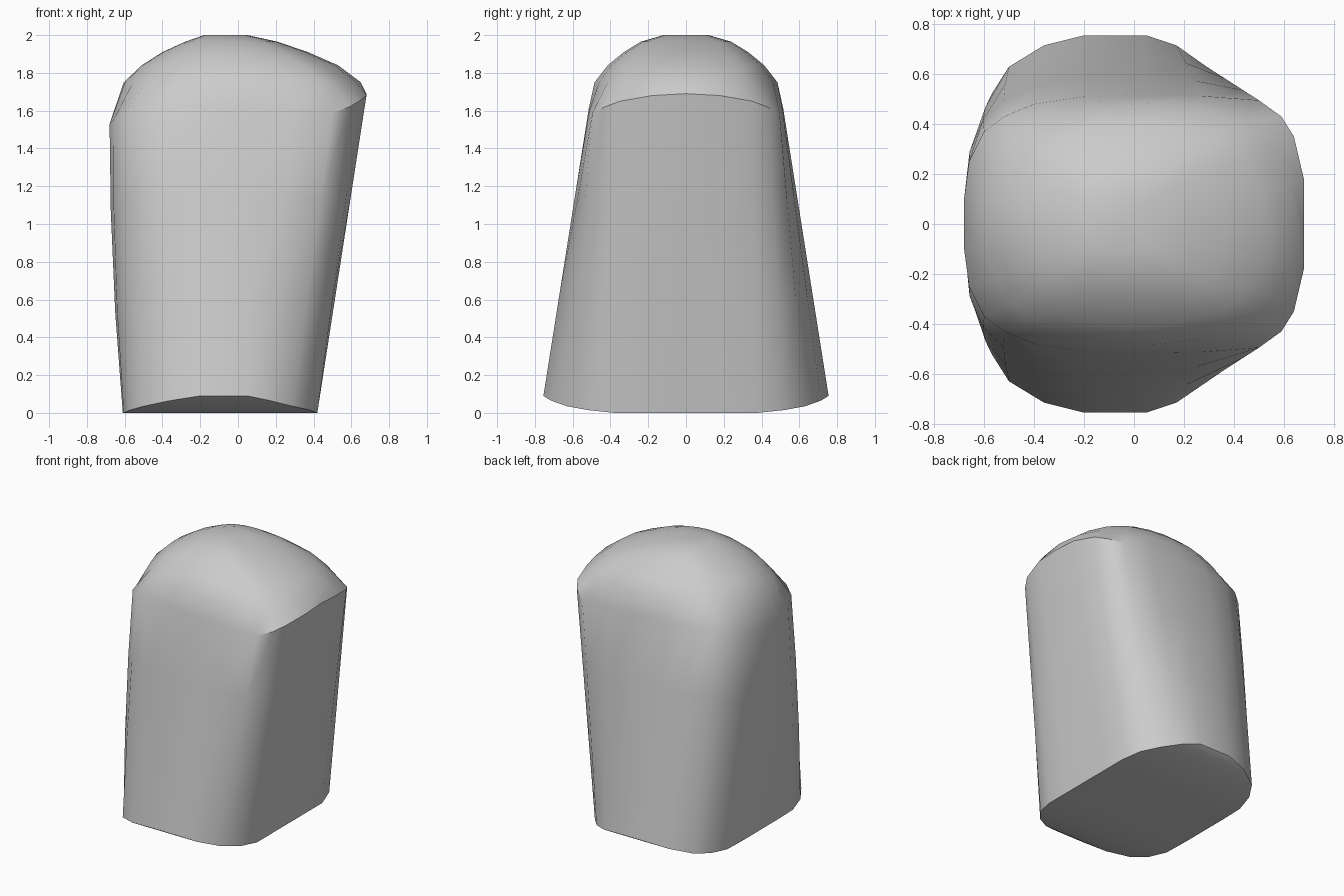
import bpy, bmesh, math

cube = bpy.data.objects.get("Cube")
if cube:
    bpy.data.objects.remove(cube, do_unlink=True)

# Half outlines, running from the right-hand middle around the back to the other side
FOOT = [(.42, 0, 0), (.42, .2, 0), (.42, .38, 0), (.38, .52, .015), (.29, .63, .035),
        (.17, .715, .065), (.05, .755, .09), (-.2, .755, .09), (-.36, .715, .065),
        (-.5, .63, .035), (-.57, .52, .015), (-.605, .38, 0), (-.61, .2, 0), (-.61, 0, 0)]
RIM = [(.68, 0, 1.69), (.68, .18, 1.68), (.64, .35, 1.65), (.59, .43, 1.62), (.5, .495, 1.59),
       (.28, .512, 1.6), (.05, .515, 1.61), (-.2, .51, 1.62), (-.4, .48, 1.62),
       (-.52, .43, 1.62), (-.6, .37, 1.59), (-.66, .25, 1.55), (-.68, .1, 1.53), (-.68, 0, 1.53)]
# Dome rings: height, low x, high x, half depth
DOME = [(1.75, -.605, .65, .485), (1.84, -.51, .53, .415), (1.91, -.4, .37, .33),
        (1.965, -.28, .21, .24), (2.0, -.18, .05, .12)]


def full_loop(half):
    return half + [(x, -y, z) for x, y, z in reversed(half[1:-1])]


def wall_ring(t):
    """Ring between foot and rim, with a slight swell on the narrow side."""
    ring = []
    for a, b in zip(FOOT, RIM):
        x, y, z = (p + (q - p) * t for p, q in zip(a, b))
        swell = .07 * t * (1 - t) * max(0, min(1, (-x - .4) / .2))
        ring.append((x - swell, y, z))
    return ring


def dome_ring(z, low, high, depth):
    """Rim outline scaled to the ring and rounded towards an ellipse."""
    ring = []
    for x, y, _ in RIM:
        u, v = x / .68, y / .515
        k = .35 + .65 / math.hypot(u, v)
        ring.append(((low + high) / 2 + u * k * (high - low) / 2, v * k * depth, z))
    return ring


bm = bmesh.new()
halves = [wall_ring(t) for t in (0, .35, .7, 1)] + [dome_ring(*d) for d in DOME]
rings = [[bm.verts.new(p) for p in full_loop(h)] for h in halves]
n = len(rings[0])

# Walls and dome
for lower, upper in zip(rings, rings[1:]):
    for i in range(n):
        j = (i + 1) % n
        bm.faces.new((lower[i], lower[j], upper[j], upper[i]))
bm.faces.new(rings[-1])

# Underside, curved up towards front and back
last = len(FOOT) - 1
for i in range(-6, 6):
    bm.faces.new([rings[0][k % n] for k in (i, i + 1, last - i - 1, last - i)])
bmesh.ops.recalc_face_normals(bm, faces=bm.faces)

mesh = bpy.data.meshes.new("domed_block")
bm.to_mesh(mesh)
bm.free()
block = bpy.data.objects.new("domed_block", mesh)
bpy.context.collection.objects.link(block)

# Plain grey material
grey = bpy.data.materials.new("plain_grey")
grey.use_nodes = True
grey.diffuse_color = (.6, .6, .6, 1)
grey.node_tree.nodes["Principled BSDF"].inputs["Base Color"].default_value = (.6, .6, .6, 1)
mesh.materials.append(grey)

bpy.context.view_layer.objects.active = block
block.select_set(True)
bpy.ops.object.shade_smooth_by_angle(angle=math.radians(33))
